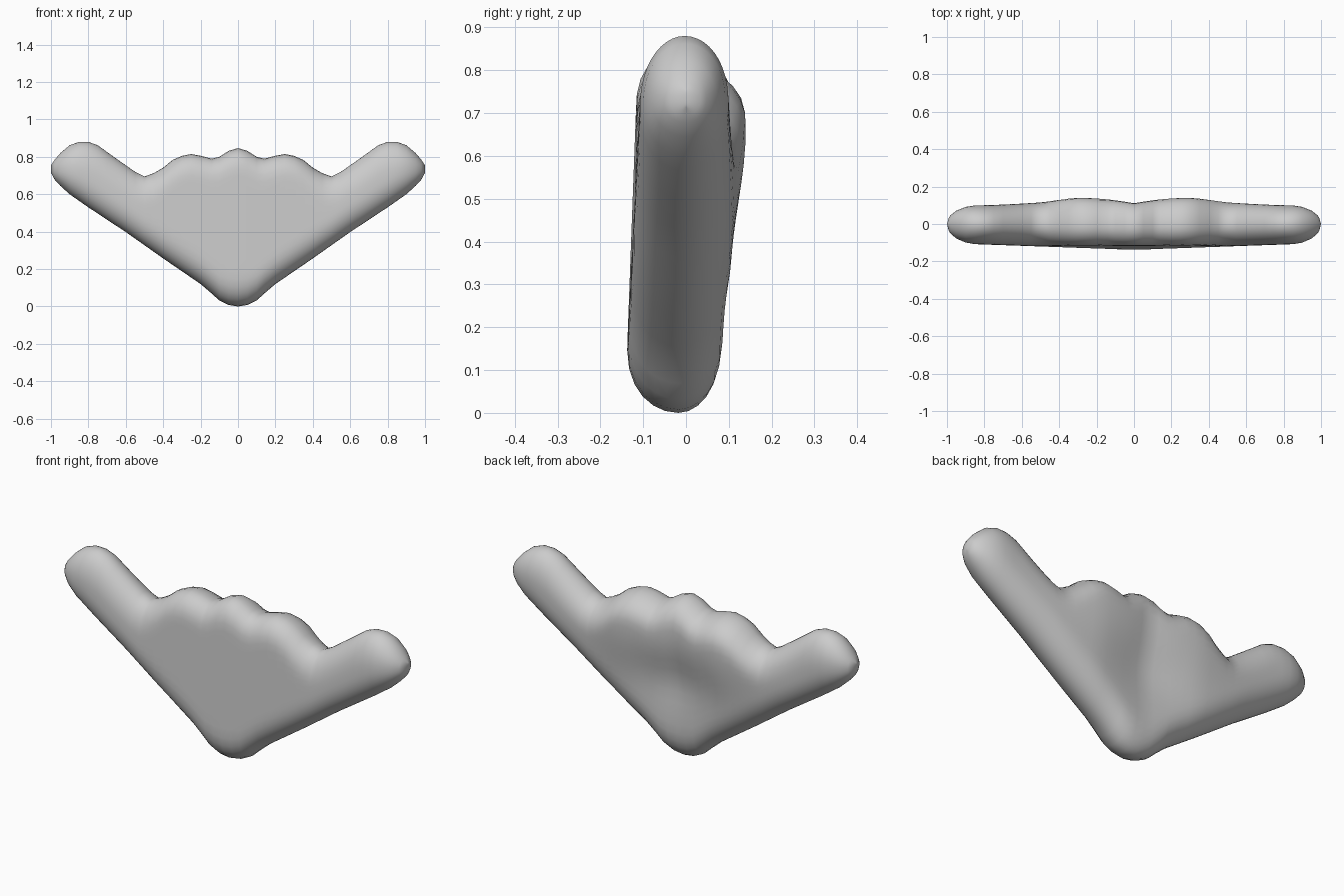
import bpy, bmesh
from math import sin, cos, pi, exp, sqrt

if "Cube" in bpy.data.objects:
    bpy.data.objects.remove(bpy.data.objects["Cube"])

# Half outline: upper scalloped edge and lower V edge as (x, z)
TOP = [(0, .847), (.05, .832), (.1, .80), (.14, .79), (.2, .806), (.25, .815),
       (.3, .805), (.35, .783), (.4, .742), (.45, .713), (.5, .695), (.55, .72),
       (.65, .79), (.75, .862), (.8, .88), (.85, .88), (.9, .862), (.95, .82),
       (.98, .785), (1, .755)]
BOTTOM = [(0, 0), (.05, .008), (.1, .032), (.15, .078), (.2, .12), (.4, .257),
          (.6, .398), (.8, .53), (.9, .60), (.95, .645), (.98, .678), (1, .715)]
STEPS = 22      # points from lower edge to upper edge


def interp(table, x):
    for (x0, z0), (x1, z1) in zip(table, table[1:]):
        if x <= x1:
            return z0 + (z1 - z0) * (x - x0) / (x1 - x0)
    return table[-1][1]


def front_depth(x, z):
    return .143 - .037 * z - .01 * x


def back_depth(x, z):
    ridge = .045 * exp(-((x - .2) / .35) ** 2 - ((z - .66) / .25) ** 2)
    arm = .018 * min(1, x / .3)
    dent = .025 * exp(-(x / .2) ** 2 - ((z - .42) / .14) ** 2)
    return .08 + ridge + arm - dent


def section(x):
    """Closed rounded cross-section at station x."""
    a = abs(x)
    lo, hi = interp(BOTTOM, a), interp(TOP, a)
    half = (hi - lo) / 2
    r_lo = min(.16, half)
    r_hi = min(.12 + .06 * min(1, max(0, (a - .3) / .3)), half)
    tip = sqrt(max(0, 1 - (max(0, a - .84) / .16) ** 2))
    edge = -.018 * (1 - a)
    front, back = [], []
    for k in range(STEPS + 1):
        z = lo + (hi - lo) * (1 - cos(pi * k / STEPS)) / 2
        u = max(0, 1 - (z - lo) / r_lo, 1 - (hi - z) / r_hi)
        f = tip * max(0, 1 - u ** 2.2) ** .5
        front.append((x, edge - f * (front_depth(a, z) + edge), z))
        back.append((x, edge + f * (back_depth(a, z) - edge), z))
    return front + back[-2:0:-1]


# Solid body: cross-sections lofted from one arm tip to the other
half_x = sorted({p[0] for p in TOP} | {.6, .7, .99})
stations = [-x for x in reversed(half_x) if x > 0] + half_x
bm = bmesh.new()
rings = [[bm.verts.new(p) for p in section(x)] for x in stations]
for a, b in zip(rings, rings[1:]):
    n = len(a)
    for i in range(n):
        j = (i + 1) % n
        bm.faces.new((a[i], b[i], b[j], a[j]))
bmesh.ops.remove_doubles(bm, verts=bm.verts, dist=.0005)
bmesh.ops.recalc_face_normals(bm, faces=bm.faces)
for f in bm.faces:
    f.smooth = True
mesh = bpy.data.meshes.new("winged_body")
bm.to_mesh(mesh)
bm.free()
body = bpy.data.objects.new("winged_body", mesh)
bpy.context.collection.objects.link(body)
